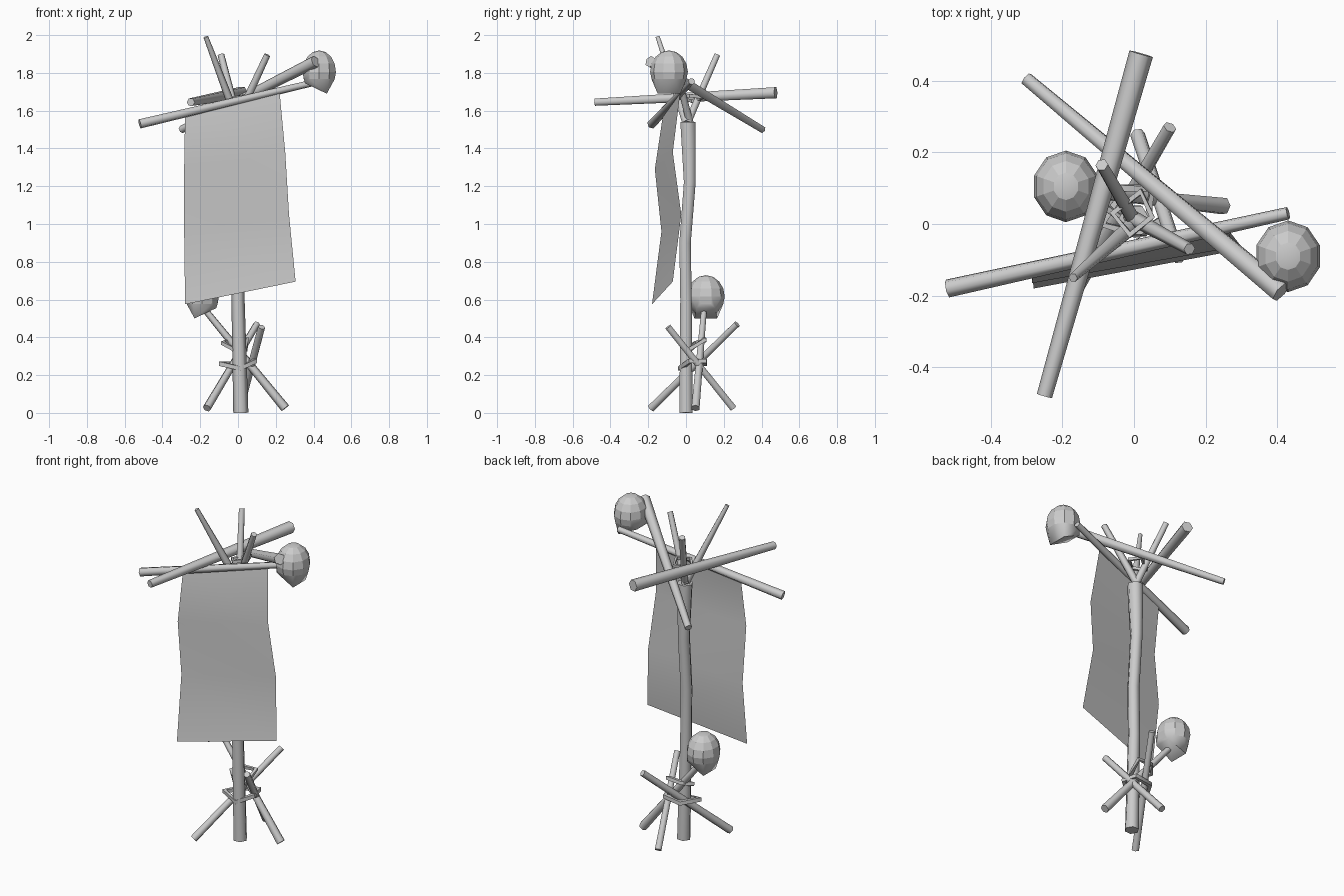
import bpy, bmesh, math
from mathutils import Vector

cube = bpy.data.objects.get("Cube")
if cube:
    bpy.data.objects.remove(cube)

grey = bpy.data.materials.new("plain_grey")
grey.use_nodes = True
colour = (0.6, 0.6, 0.6, 1)
grey.diffuse_color = colour
grey.node_tree.nodes["Principled BSDF"].inputs["Base Color"].default_value = colour


def finish(name, bm, angle=62):
    bmesh.ops.recalc_face_normals(bm, faces=bm.faces)
    mesh = bpy.data.meshes.new(name)
    bm.to_mesh(mesh)
    bm.free()
    mesh.materials.append(grey)
    ob = bpy.data.objects.new(name, mesh)
    bpy.context.collection.objects.link(ob)
    bpy.ops.object.select_all(action='DESELECT')
    ob.select_set(True)
    bpy.context.view_layer.objects.active = ob
    bpy.ops.object.shade_smooth_by_angle(angle=math.radians(angle))
    return ob


def tube(name, points, radii, sides=6, closed=False):
    """Sweep a polygon along a path, either capped or joined into a loop."""
    bm = bmesh.new()
    pts = [Vector(p) for p in points]
    n = len(pts)
    ref = Vector((0, 0, 1)) if closed else Vector((1, 0, 0))
    rings = []
    for i, p in enumerate(pts):
        if closed:
            t = pts[(i + 1) % n] - pts[i - 1]
        else:
            t = pts[min(i + 1, n - 1)] - pts[max(i - 1, 0)]
        u = t.cross(ref).normalized()
        v = t.cross(u).normalized()
        r = radii[i % len(radii)]
        ring = []
        for k in range(sides):
            a = math.tau * (k + 0.5) / sides
            ring.append(bm.verts.new(p + (u * math.cos(a) + v * math.sin(a)) * r))
        rings.append(ring)
    for i in range(n if closed else n - 1):
        a, b = rings[i], rings[(i + 1) % n]
        for k in range(sides):
            j = (k + 1) % sides
            bm.faces.new((a[k], a[j], b[j], b[k]))
    if not closed:
        bm.faces.new(rings[0])
        bm.faces.new(rings[-1])
    return finish(name, bm)


def skull(name, centre, facing):
    """Round cranium with a wedge jaw pulled down on the facing side."""
    bm = bmesh.new()
    bmesh.ops.create_uvsphere(bm, u_segments=10, v_segments=8, radius=0.1)
    low = [v for v in bm.verts if v.co.z < -0.045]
    bmesh.ops.delete(bm, geom=low, context='VERTS')
    for v in bm.verts:
        v.co.x *= 0.93
        if v.co.z > 0:
            v.co.z *= 1.14
    for y in (-1, 1):
        bm.verts.new((0.04, 0.06 * y, -0.115))
        bm.verts.new((-0.075, 0.05 * y, -0.06))
    hull = bmesh.ops.convex_hull(bm, input=bm.verts)
    junk = [g for g in hull["geom_interior"] if isinstance(g, bmesh.types.BMVert)]
    bmesh.ops.delete(bm, geom=junk, context='VERTS')
    for v in bm.verts:
        v.co.x *= facing
        v.co += Vector(centre)
    return finish(name, bm, 50)


# Main upright, slightly crooked
tube("main_pole", [(0.015, 0, 0), (0, 0, 0.6), (0, -0.005, 0.9),
                   (0, 0.02, 1.22), (0, 0.01, 1.54)],
     [0.04, 0.035, 0.035, 0.036, 0.046])

# Straight sticks: start, end, start radius, end radius
sticks = {
    "banner_beam": ((-0.52, -0.18, 1.53), (0.43, 0.03, 1.755), 0.026, 0.018),
    "skull_beam": ((-0.30, 0.405, 1.50), (0.41, -0.19, 1.86), 0.02, 0.032),
    "cross_beam": ((-0.25, -0.48, 1.645), (0.02, 0.475, 1.695), 0.022, 0.034),
    "left_spike": ((-0.01, 0.02, 1.54), (0.155, -0.07, 1.895), 0.022, 0.017),
    "right_spike": ((0, 0, 1.54), (-0.17, -0.15, 1.99), 0.024, 0.013),
    "back_spike": ((0, 0.01, 1.54), (-0.09, 0.165, 1.895), 0.022, 0.018),
    "right_leg": ((-0.165, -0.185, 0.025), (0.10, 0.27, 0.47), 0.023, 0.019),
    "back_leg": ((0.01, 0.25, 0.025), (0.125, -0.095, 0.455), 0.021, 0.019),
    "left_leg": ((0.25, 0.05, 0.025), (-0.17, 0.095, 0.54), 0.025, 0.017),
}
for name, (a, b, ra, rb) in sticks.items():
    tube(name, [a, b], [ra, rb])

# Rope lashings
tube("lower_lashing", [(-0.09, 0, 0.26), (0.01, -0.03, 0.235), (0.09, 0.02, 0.275),
                       (0.07, 0.1, 0.275), (-0.03, 0.1, 0.26)], [0.016], 4, True)
tube("upper_lashing", [(-0.08, 0.05, 0.37), (-0.02, 0, 0.335), (0.04, 0.02, 0.335),
                       (0.05, 0.1, 0.39), (-0.04, 0.1, 0.385)], [0.014], 4, True)
tube("top_lashing", [(-0.06, 0.03, 1.65), (-0.01, -0.03, 1.67), (0.05, 0.02, 1.68),
                     (0.02, 0.09, 1.67)], [0.012], 4, True)

# Hanging skulls
skull("upper_skull", (0.43, -0.09, 1.805), 1)
skull("lower_skull", (-0.19, 0.105, 0.615), -1)

# Creased cloth banner
left_edge = [(-0.28, -0.12, 1.59), (-0.285, -0.165, 1.29),
             (-0.285, -0.13, 0.96), (-0.28, -0.18, 0.575)]
right_edge = [(0.22, -0.03, 1.70), (0.25, -0.07, 1.38),
              (0.27, -0.025, 1.05), (0.305, -0.07, 0.695)]
bm = bmesh.new()
rows = [(bm.verts.new(a), bm.verts.new(b)) for a, b in zip(left_edge, right_edge)]
for (a, b), (c, d) in zip(rows, rows[1:]):
    bm.faces.new((a, c, d, b))
finish("banner", bm)
